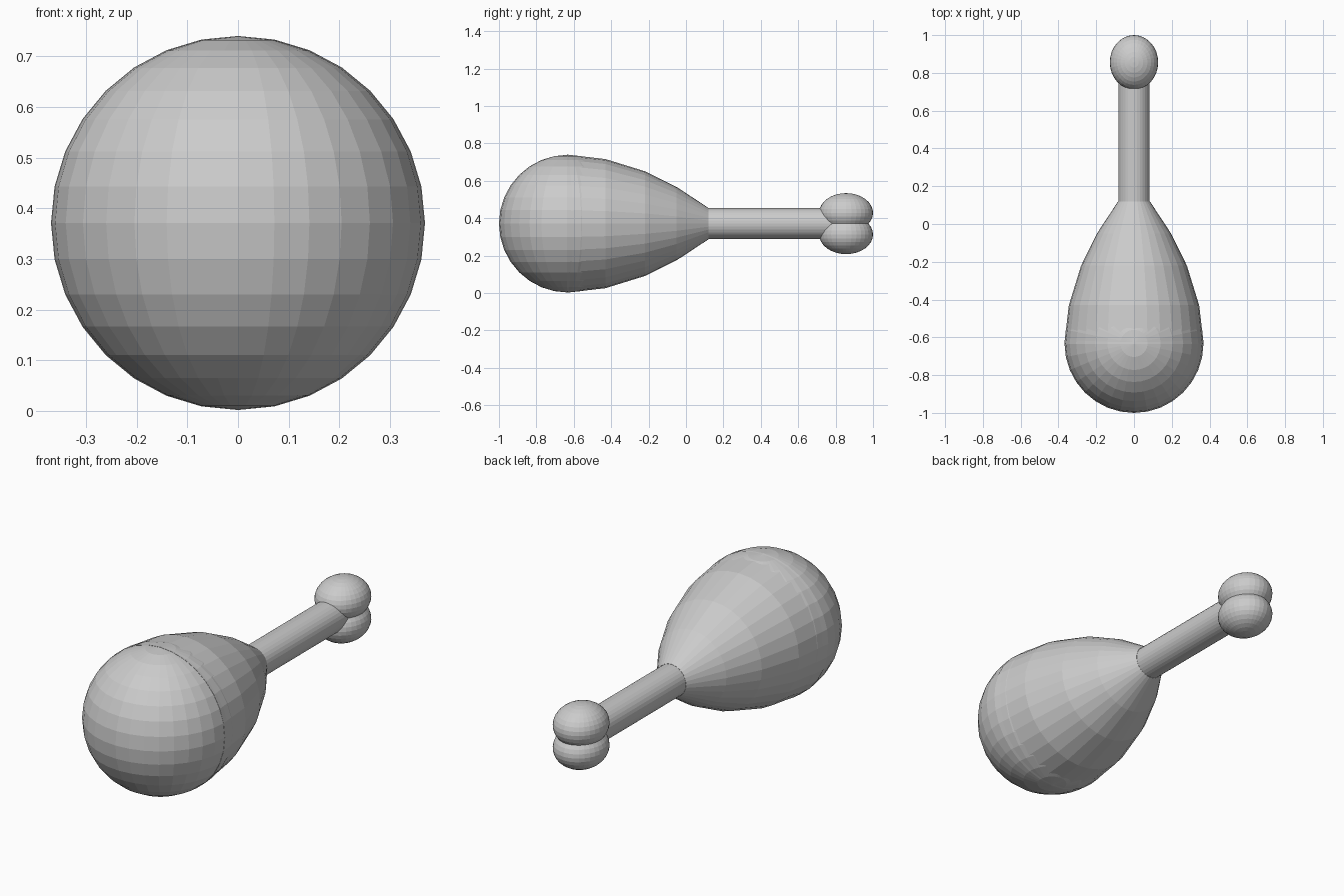
import bpy, bmesh
from math import sin, cos, tau
from mathutils import Matrix

old = bpy.data.objects.get("Cube")
if old:
    bpy.data.objects.remove(old, do_unlink=True)

MID = 0.371   # height of the long axis
SIDES = 32

grey = bpy.data.materials.new("plain grey")
grey.use_nodes = True
colour = (0.6, 0.6, 0.6, 1)
grey.diffuse_color = colour
grey.node_tree.nodes["Principled BSDF"].inputs["Base Color"].default_value = colour


def add_object(name, bm):
    bmesh.ops.recalc_face_normals(bm, faces=bm.faces)
    mesh = bpy.data.meshes.new(name)
    bm.to_mesh(mesh)
    bm.free()
    mesh.materials.append(grey)
    obj = bpy.data.objects.new(name, mesh)
    bpy.context.collection.objects.link(obj)
    return obj


def ball(name, centre, radii):
    bm = bmesh.new()
    bmesh.ops.create_uvsphere(bm, u_segments=SIDES, v_segments=SIDES // 2, radius=1)
    bm.transform(Matrix.Translation(centre) @ Matrix.Diagonal((*radii, 1)))
    return add_object(name, bm)


def lathe(name, profile):
    """Rings of (y, radius) joined along the long axis, with closed ends."""
    bm = bmesh.new()
    rings = [[bm.verts.new((r * sin(tau * i / SIDES), y, MID + r * cos(tau * i / SIDES)))
              for i in range(SIDES)] for y, r in profile]
    for a, b in zip(rings, rings[1:]):
        for i in range(SIDES):
            j = (i + 1) % SIDES
            bm.faces.new((a[i], a[j], b[j], b[i]))
    bm.faces.new(rings[0])
    bm.faces.new(rings[-1])
    return add_object(name, bm)


# Rounded front end and tapering meat
ball("meat_end", (0, -0.632, MID), (0.368, 0.368, 0.368))
lathe("meat_body", [(-0.635, 0.369), (-0.43, 0.345), (-0.22, 0.28), (-0.05, 0.196), (0.12, 0.084)])

# Bone shaft and its two knuckles
lathe("bone_shaft", [(0.1, 0.083), (0.84, 0.083)])
for side, label in ((1, "upper"), (-1, "lower")):
    ball(label + "_knuckle", (0, 0.856, MID + side * 0.058), (0.128, 0.144, 0.105))
